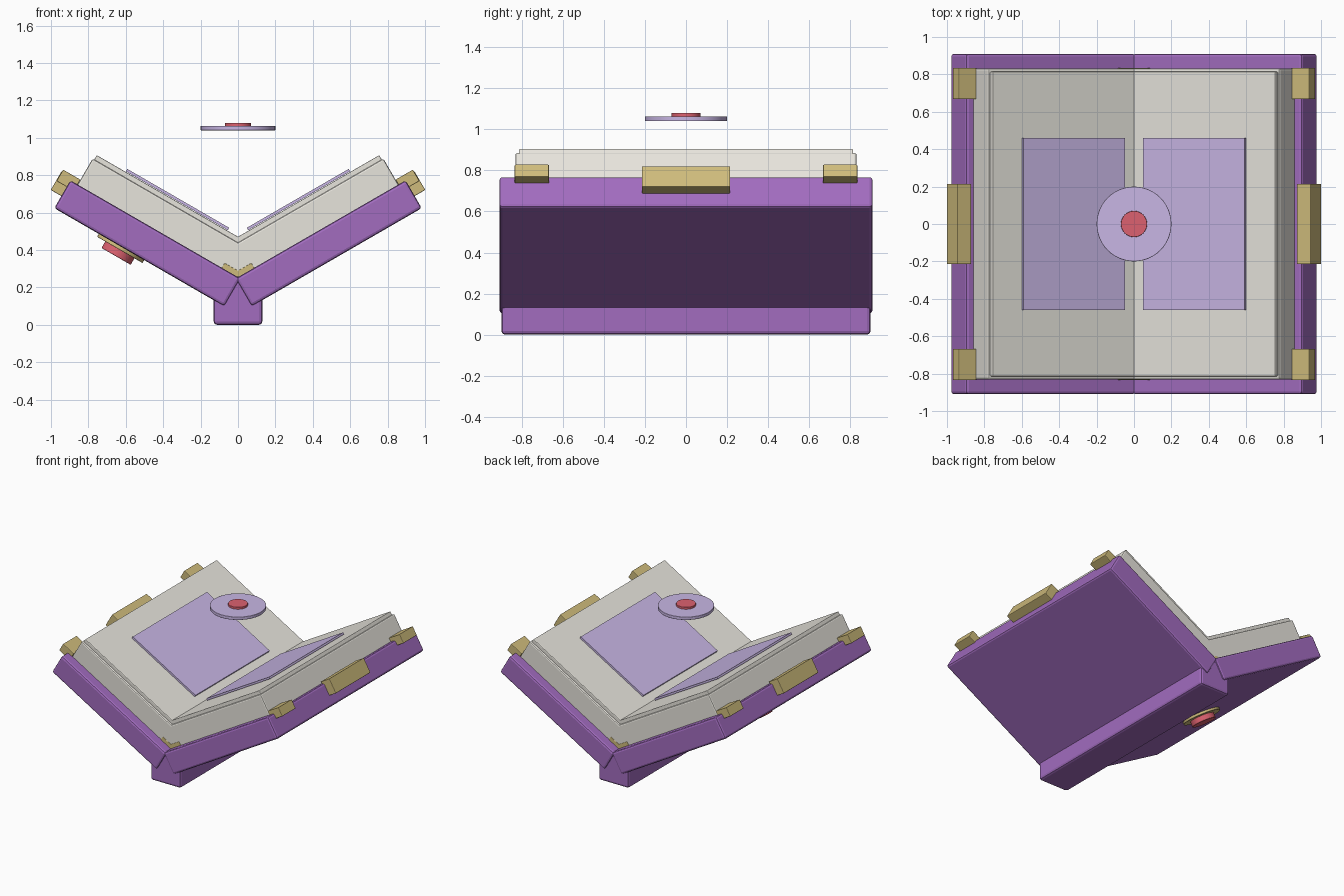
import bpy
from math import radians
from mathutils import Matrix, Vector

if "Cube" in bpy.data.objects:
    bpy.data.objects.remove(bpy.data.objects["Cube"])

HINGE = Vector((0, 0, 0.255))   # where the inner faces of both covers meet
TILT = radians(30)


def material(name, color):
    m = bpy.data.materials.new(name)
    m.diffuse_color = (*color, 1)
    m.use_nodes = True
    m.node_tree.nodes["Principled BSDF"].inputs["Base Color"].default_value = m.diffuse_color
    return m


PURPLE = material("purple_leather", (0.36, 0.15, 0.52))
PAPER = material("paper", (0.80, 0.78, 0.72))
GOLD = material("gold", (0.62, 0.50, 0.20))
LILAC = material("lilac", (0.58, 0.47, 0.78))
RED = material("red_gem", (0.72, 0.12, 0.16))


def finish(name, mat, bevel):
    ob = bpy.context.object
    ob.name = name
    ob.data.materials.append(mat)
    if bevel:
        b = ob.modifiers.new("edge_bevel", 'BEVEL')
        b.width, b.segments = bevel, 2
    return ob


def box(name, lo, hi, mat, bevel=0.0):
    bpy.ops.mesh.primitive_cube_add(size=1)
    ob = finish(name, mat, bevel)
    lo, hi = Vector(lo), Vector(hi)
    ob.data.transform(Matrix.Translation((lo + hi) / 2) @ Matrix.Diagonal((*(hi - lo), 1)))
    return ob


def disc(name, x, z0, z1, r, mat, bevel=0.0):
    bpy.ops.mesh.primitive_cylinder_add(vertices=48, radius=r, depth=z1 - z0)
    bpy.ops.object.shade_smooth_by_angle(angle=radians(30))
    ob = finish(name, mat, bevel)
    ob.data.transform(Matrix.Translation((x, 0, (z0 + z1) / 2)))
    return ob


def tilt(ob, side):
    ob.location = HINGE
    ob.rotation_euler = (0, -side * TILT, 0)


def leaf(name, side, u, y, n, mat, bevel=0.0):
    """Box on one tilted half: u runs outward from the hinge, n is height off the cover."""
    a, b = sorted((side * u[0], side * u[1]))
    tilt(box(name, (a, y[0], n[0]), (b, y[1], n[1]), mat, bevel), side)


# Spine
box("spine", (-0.13, -0.9, 0.0), (0.13, 0.9, 0.235), PURPLE, 0.018)

for side, tag in ((-1, "left"), (1, "right")):
    # Cover, page block, top sheet and raised panel
    leaf("cover_" + tag, side, (-0.015, 1.035), (-0.91, 0.91), (-0.172, 0), PURPLE, 0.015)
    leaf("pages_" + tag, side, (0.0, 0.99), (-0.832, 0.832), (-0.01, 0.16), PAPER, 0.01)
    leaf("top_sheet_" + tag, side, (0.02, 0.98), (-0.815, 0.815), (0.15, 0.187), PAPER, 0.006)
    leaf("panel_" + tag, side, (0.173, 0.802), (-0.46, 0.46), (0.19, 0.205), LILAC)
    # Gold clasp on the outer edge and four corner guards
    leaf("clasp_" + tag, side, (1.015, 1.1), (-0.215, 0.215), (-0.097, 0.018), GOLD, 0.004)
    for end, (y0, y1) in (("front", (-0.835, -0.668)), ("back", (0.668, 0.835))):
        leaf(f"outer_corner_{tag}_{end}", side, (0.99, 1.097), (y0, y1), (-0.04, 0.03), GOLD, 0.004)
        leaf(f"inner_corner_{tag}_{end}", side, (0.0, 0.1), (y0, y1), (-0.04, 0.03), GOLD, 0.004)

# Round emblem on the underside of the left cover
tilt(disc("emblem_plate", -0.62, -0.19, -0.15, 0.14, GOLD, 0.003), -1)
tilt(disc("emblem_gem", -0.62, -0.23, -0.18, 0.09, RED, 0.004), -1)

# Floating disc above the pages
disc("floating_disc", 0, 1.04, 1.064, 0.2, LILAC, 0.002)
disc("floating_gem", 0, 1.055, 1.08, 0.07, RED, 0.002)
